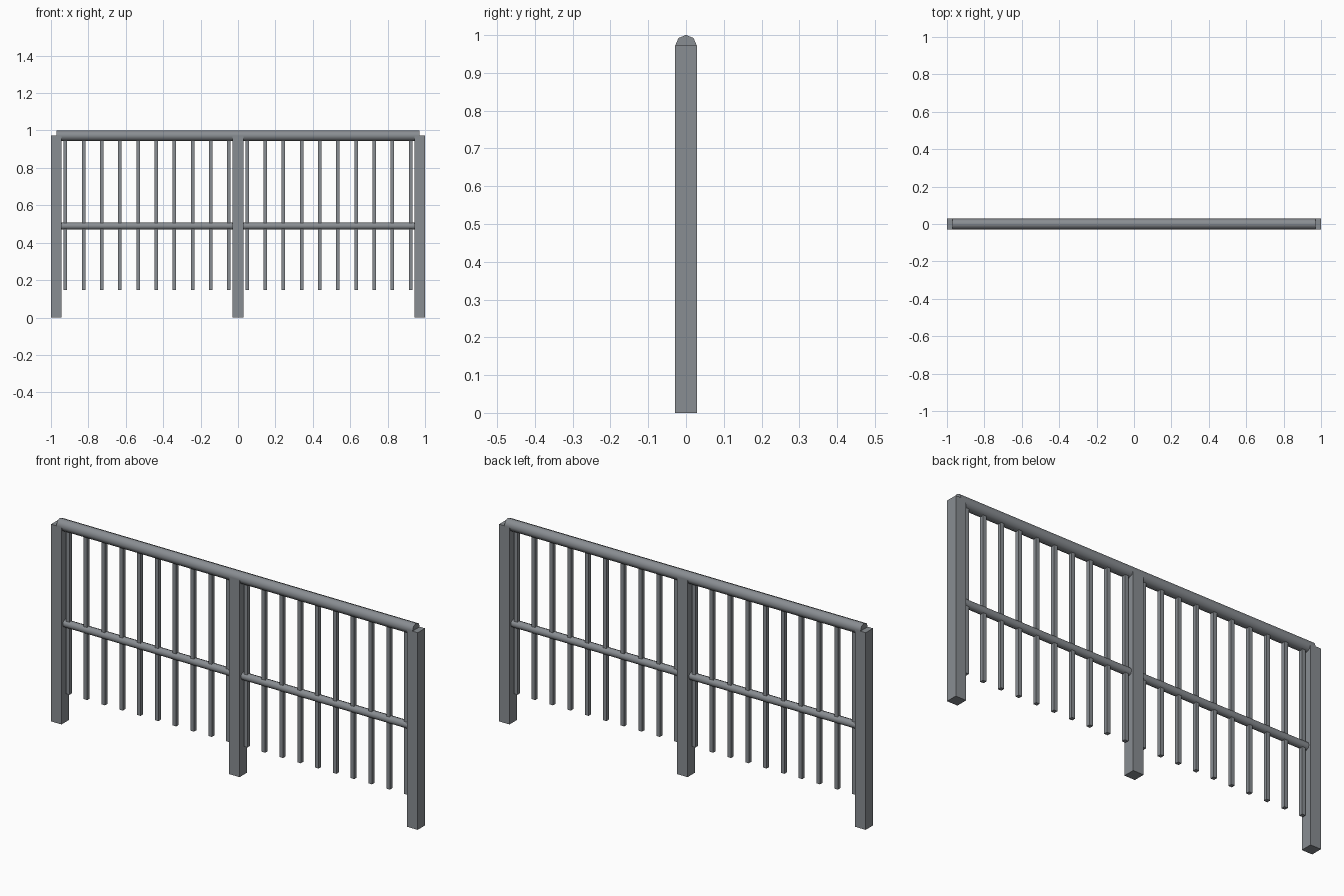
import bpy
import math

cube = bpy.data.objects.get("Cube")
if cube:
    bpy.data.objects.remove(cube, do_unlink=True)

# Painted metal
steel = bpy.data.materials.new("grey_steel")
steel.use_nodes = True
colour = (0.25, 0.267, 0.287, 1)
steel.diffuse_color = colour
steel.node_tree.nodes["Principled BSDF"].inputs["Base Color"].default_value = colour


def box(name, x, width, bottom, top):
    """Square upright centred on the fence line."""
    bpy.ops.mesh.primitive_cube_add(size=1, location=(x, 0, (bottom + top) / 2))
    ob = bpy.context.object
    ob.name = name
    ob.scale = (width, width, top - bottom)
    bpy.ops.object.transform_apply(location=False, rotation=False, scale=True)
    ob.data.materials.append(steel)


def rail(name, x0, x1, z, radius):
    """Eight-sided round rail running along x."""
    bpy.ops.mesh.primitive_cylinder_add(
        vertices=8, radius=radius, depth=x1 - x0,
        location=((x0 + x1) / 2, 0, z), rotation=(0, math.pi / 2, 0))
    ob = bpy.context.object
    ob.name = name
    ob.data.materials.append(steel)
    bpy.ops.object.shade_smooth_by_angle(angle=math.radians(60))


POST = 0.057
POST_TOP = 0.972
POST_X = 1 - POST / 2

# Posts
for name, x in (("right_post", -POST_X), ("middle_post", 0), ("left_post", POST_X)):
    box(name, x, POST, 0, POST_TOP)

# Handrail over the posts, and a thinner rail in each bay
rail("handrail", -POST_X, POST_X, POST_TOP, POST / 2)
rail("right_mid_rail", -POST_X, 0, 0.489, 0.019)
rail("left_mid_rail", 0, POST_X, 0.489, 0.019)

# Balusters, evenly spaced in both bays
SPACING = 0.0971
for i in range(10):
    for side, sign in (("right", -1), ("left", 1)):
        box(f"{side}_baluster_{i + 1}", sign * SPACING * (i + 0.5), 0.019, 0.147, POST_TOP)
